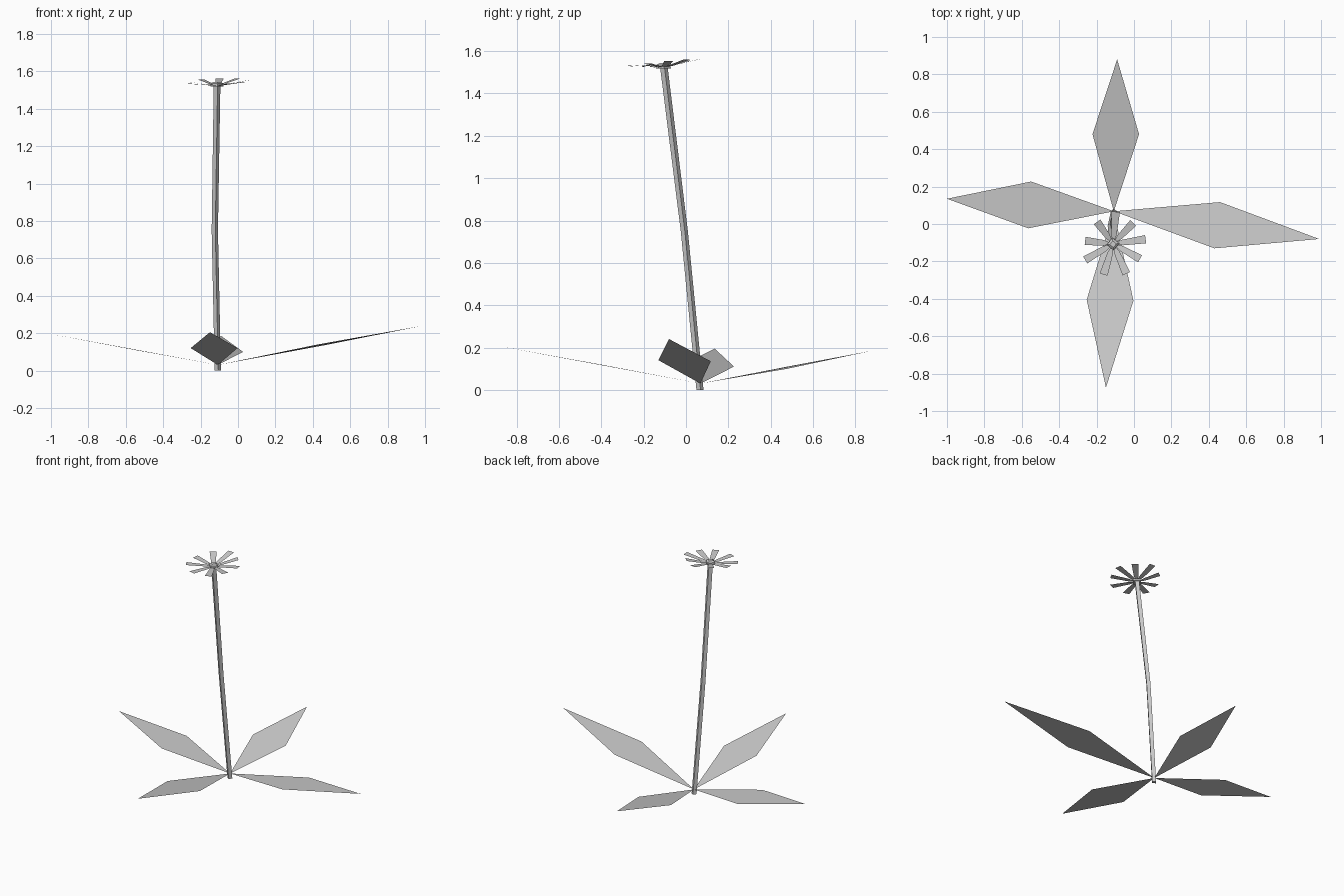
import bpy, math
from mathutils import Vector

if "Cube" in bpy.data.objects:
    bpy.data.objects.remove(bpy.data.objects["Cube"])

grey = bpy.data.materials.new("light_grey")
grey.diffuse_color = (0.6, 0.6, 0.6, 1)
grey.use_nodes = True
grey.node_tree.nodes["Principled BSDF"].inputs["Base Color"].default_value = grey.diffuse_color


def make(name, verts, faces):
    me = bpy.data.meshes.new(name)
    me.from_pydata([tuple(v) for v in verts], [], faces)
    me.materials.append(grey)
    ob = bpy.data.objects.new(name, me)
    bpy.context.collection.objects.link(ob)
    return ob


def tube(name, rings, turn=0.0, n=4):
    """Loft n-sided horizontal rings given as (x, y, z, radius)."""
    verts = [(x + r * math.cos(turn + math.tau * i / n),
              y + r * math.sin(turn + math.tau * i / n), z)
             for x, y, z, r in rings for i in range(n)]
    faces = [(k * n + i, k * n + (i + 1) % n, (k + 1) * n + (i + 1) % n, (k + 1) * n + i)
             for k in range(len(rings) - 1) for i in range(n)]
    last = (len(rings) - 1) * n
    faces += [tuple(reversed(range(n))), tuple(range(last, last + n))]
    return make(name, verts, faces)


# Slightly bent, leaning four-sided stem
tube("stem", [(-0.108, 0.066, 0.0, 0.017), (-0.124, -0.008, 0.75, 0.017),
              (-0.112, -0.104, 1.52, 0.018)], turn=0.15)

# Flat diamond leaves: right side, tip, left side, all starting at the root
root = (-0.108, 0.068, 0.03)
leaves = {
    "leaf_front": [(-0.253, -0.405, 0.12), (-0.15, -0.875, 0.205), (-0.003, -0.41, 0.12)],
    "leaf_right": [(0.43, -0.13, 0.14), (0.99, -0.08, 0.24), (0.46, 0.117, 0.135)],
    "leaf_back": [(0.027, 0.48, 0.10), (-0.09, 0.88, 0.185), (-0.222, 0.48, 0.11)],
    "leaf_left": [(-0.55, 0.227, 0.11), (-1.0, 0.135, 0.195), (-0.565, -0.023, 0.115)],
}
for name, pts in leaves.items():
    make(name, [root] + pts, [(0, 1, 2, 3)])

# Ring of narrow petals, rising outward and tilted towards the front
centre = Vector((-0.112, -0.106, 1.522))
petals = [(85, .172), (46, .155), (8, .176), (-29, .165), (-66, .175),
          (-107, .172), (-150, .172), (-186, .15), (-234, .145)]
verts, faces = [], []
for angle, length in petals:
    a = math.radians(angle)
    out = Vector((math.cos(a), math.sin(a), 0))
    side = Vector((-out.y, out.x, 0))
    rise = Vector((0, 0, 0.024 + 0.016 * out.y + 0.005 * out.x))
    k = len(verts)
    verts += [centre, centre + out * 0.05 - side * 0.015 + rise * 0.3,
              centre + out * length - side * 0.022 + rise,
              centre + out * length + side * 0.022 + rise,
              centre + out * 0.05 + side * 0.015 + rise * 0.3]
    faces.append(tuple(range(k, k + 5)))
make("petals", verts, faces)

# Small faceted flower centre
tube("flower_centre", [(-0.112, -0.106, 1.518, 0.035), (-0.112, -0.107, 1.535, 0.033),
                       (-0.112, -0.108, 1.543, 0.018)], turn=0.1)
